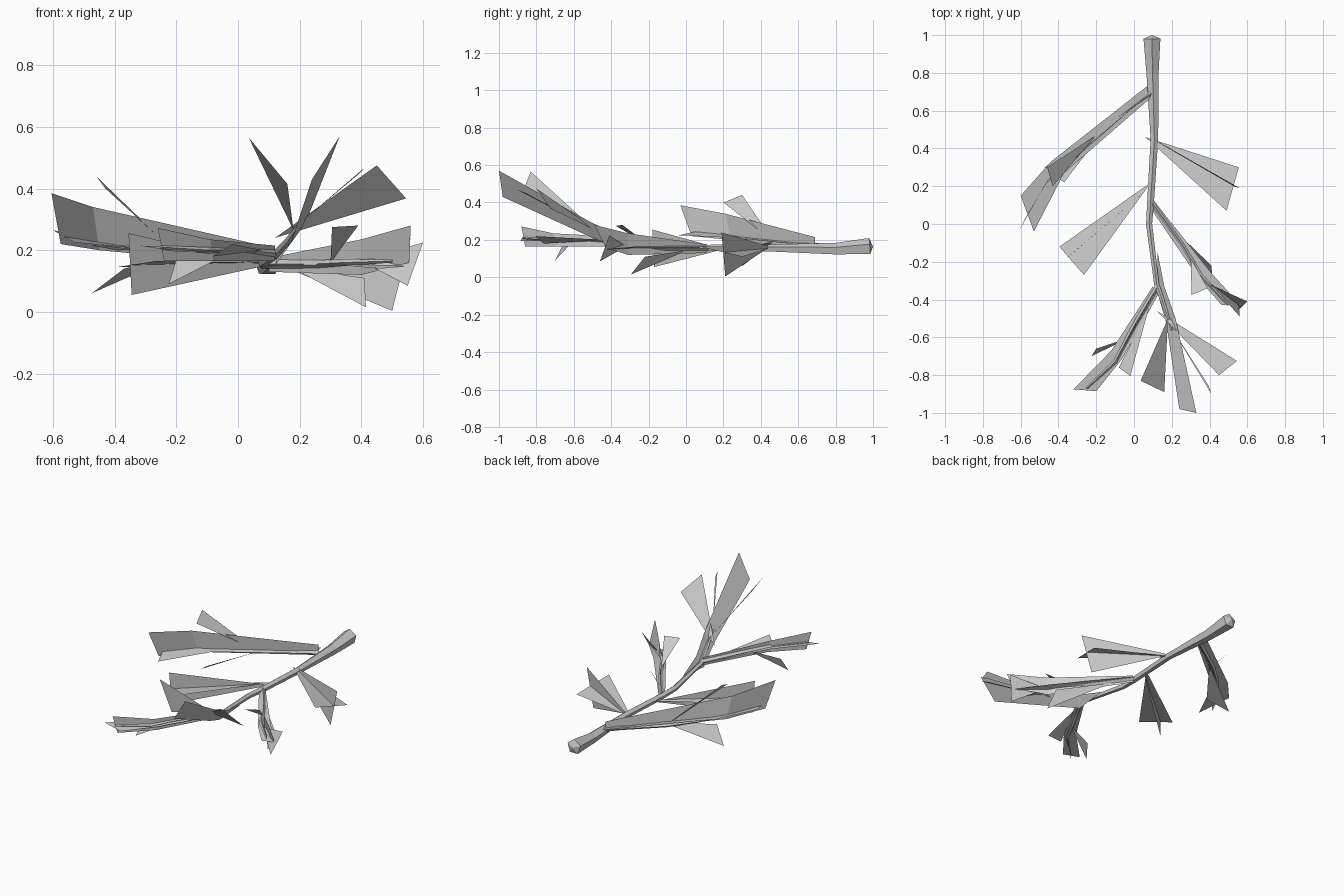
import bpy, bmesh
from math import cos, sin, pi
from mathutils import Vector as V


def finish(name, bm):
    me = bpy.data.meshes.new(name)
    bm.to_mesh(me)
    bm.free()
    bpy.context.collection.objects.link(bpy.data.objects.new(name, me))


def tube(name, path, sides=5, cap=0.0):
    """Faceted tapering tube; path entries are (x, y, z, radius)."""
    bm = bmesh.new()
    pts = [V(p[:3]) for p in path]
    rings = []
    for i, p in enumerate(path):
        t = (pts[min(i + 1, len(pts) - 1)] - pts[max(i - 1, 0)]).normalized()
        s = t.cross(V((0, 0, 1))).normalized()
        u = s.cross(t)
        rings.append([bm.verts.new(pts[i] + p[3] * (cos(a) * s + sin(a) * u))
                      for a in (2 * pi * k / sides + pi / 2 for k in range(sides))])
    for a, b in zip(rings, rings[1:]):
        for k in range(sides):
            j = (k + 1) % sides
            bm.faces.new((a[k], a[j], b[j], b[k]))
    bm.faces.new(rings[-1])
    tip = bm.verts.new(pts[0] + (pts[0] - pts[1]).normalized() * cap)
    for k in range(sides):
        bm.faces.new((rings[0][k], tip, rings[0][(k + 1) % sides]))
    bmesh.ops.recalc_face_normals(bm, faces=bm.faces)
    finish(name, bm)


def card(name, *rows):
    """Flat foliage card: each row is an edge pair, or a single apex point."""
    bm = bmesh.new()
    rv = [[bm.verts.new(p) for p in r] for r in rows]
    for a, b in zip(rv, rv[1:]):
        bm.faces.new(a + b[::-1])
    finish(name, bm)


# main stem
tube("main_stem", [(.095, .982, .163, .047), (.098, .8, .15, .034), (.108, .45, .155, .021),
                   (.088, .12, .155, .019), (.08, 0, .16, .017), (.12, -.32, .185, .014),
                   (.165, -.45, .235, .011), (.2, -.56, .285, .006)], cap=.018)

# side twigs
tube("upper_left_twig", [(.09, .69, .165, .014), (-.2, .48, .185, .012), (-.33, .36, .2, .01), (-.47, .2, .22, .005)], 4)
tube("right_twig", [(.09, .12, .155, .015), (.25, -.1, .155, .013), (.35, -.27, .16, .011), (.5, -.43, .165, .005)], 4)
tube("lower_left_twig", [(.125, -.33, .19, .013), (0, -.54, .2, .012), (-.1, -.73, .2, .01), (-.25, -.87, .21, .005)], 4)

# upper left spray: crossed bent cards and side leaflets
card("upper_left_flat_card", [(.07, .73, .18), (.08, .66, .17)],
     [(-.44, .33, .23), (-.37, .27, .21)], [(-.6, .15, .265), (-.53, -.04, .225)])
card("upper_left_upright_card", [(.08, .69, .215), (.08, .69, .15)],
     [(-.47, .21, .34), (-.45, .24, .2)], [(-.605, -.03, .385), (-.575, .03, .22)])
card("upper_left_raised_leaflet", [(-.2, .47, .19)], [(-.46, .3, .44), (-.43, .2, .4)])
card("upper_left_low_leaflet", [(-.18, .47, .19)], [(-.475, .3, .06), (-.37, .22, .14)])

# middle left pair of crossed leaflets
card("middle_left_flat_leaflet", [(.09, .22, .16)], [(-.395, -.12, .145), (-.265, -.27, .165)])
card("middle_left_upright_leaflet", [(.09, .2, .15)], [(-.355, -.18, .255), (-.345, -.17, .055)])

# upper right pair of crossed leaflets
card("upper_right_flat_leaflet", [(.06, .46, .16)], [(.555, .3, .11), (.49, .07, .165)])
card("upper_right_upright_leaflet", [(.1, .45, .165)], [(.56, .19, .24), (.5, .21, .004)])

# right spray
card("right_flat_card", [(.1, .13, .16), (.09, .08, .15)],
     [(.41, -.26, .165), (.35, -.3, .15)], [(.555, -.42, .15), (.465, -.43, .14)])
card("right_upright_card", [(.1, .11, .175), (.1, .11, .13)],
     [(.4, -.31, .235), (.4, -.31, .12)], [(.56, -.49, .28), (.555, -.43, .16)])
card("right_end_leaflet", [(.4, -.32, .165)], [(.6, -.41, .225), (.55, -.46, .085)])
card("right_low_leaflet", [(.17, .01, .145)], [(.41, -.22, .11), (.415, -.295, .015)])
card("right_raised_leaflet", [(.3, -.18, .16)], [(.305, -.375, .275), (.39, -.34, .28)])

# lower left spray
card("lower_left_flat_card", [(.1, -.33, .19), (.13, -.37, .19)],
     [(-.12, -.67, .205), (-.06, -.71, .195)], [(-.32, -.875, .215), (-.2, -.885, .195)])
card("lower_left_upright_card", [(.12, -.34, .215), (.12, -.34, .165)],
     [(-.09, -.71, .235), (-.08, -.7, .165)], [(-.26, -.88, .272), (-.24, -.86, .165)])
card("lower_left_outer_leaflet", [(-.02, -.6, .195)], [(-.225, -.7, .09), (-.2, -.66, .17)])
card("lower_left_inner_leaflet", [(.08, -.44, .2)], [(-.02, -.805, .22), (-.08, -.76, .18)])

# rising tip spray
card("tip_long_card", [(.125, -.15, .17)], [(.16, -.33, .215), (.12, -.35, .15)],
     [(.22, -.5, .29), (.17, -.52, .22)], [(.33, -1.0, .57), (.24, -.98, .43)])
card("tip_left_leaflet", [(.18, -.5, .265)], [(.035, -.83, .565), (.16, -.89, .415)])
card("tip_right_leaflet", [(.12, -.46, .24)], [(.45, -.8, .475), (.545, -.725, .368)])
card("tip_narrow_leaflet", [(.18, -.52, .27)], [(.41, -.9, .467), (.395, -.855, .45)])
